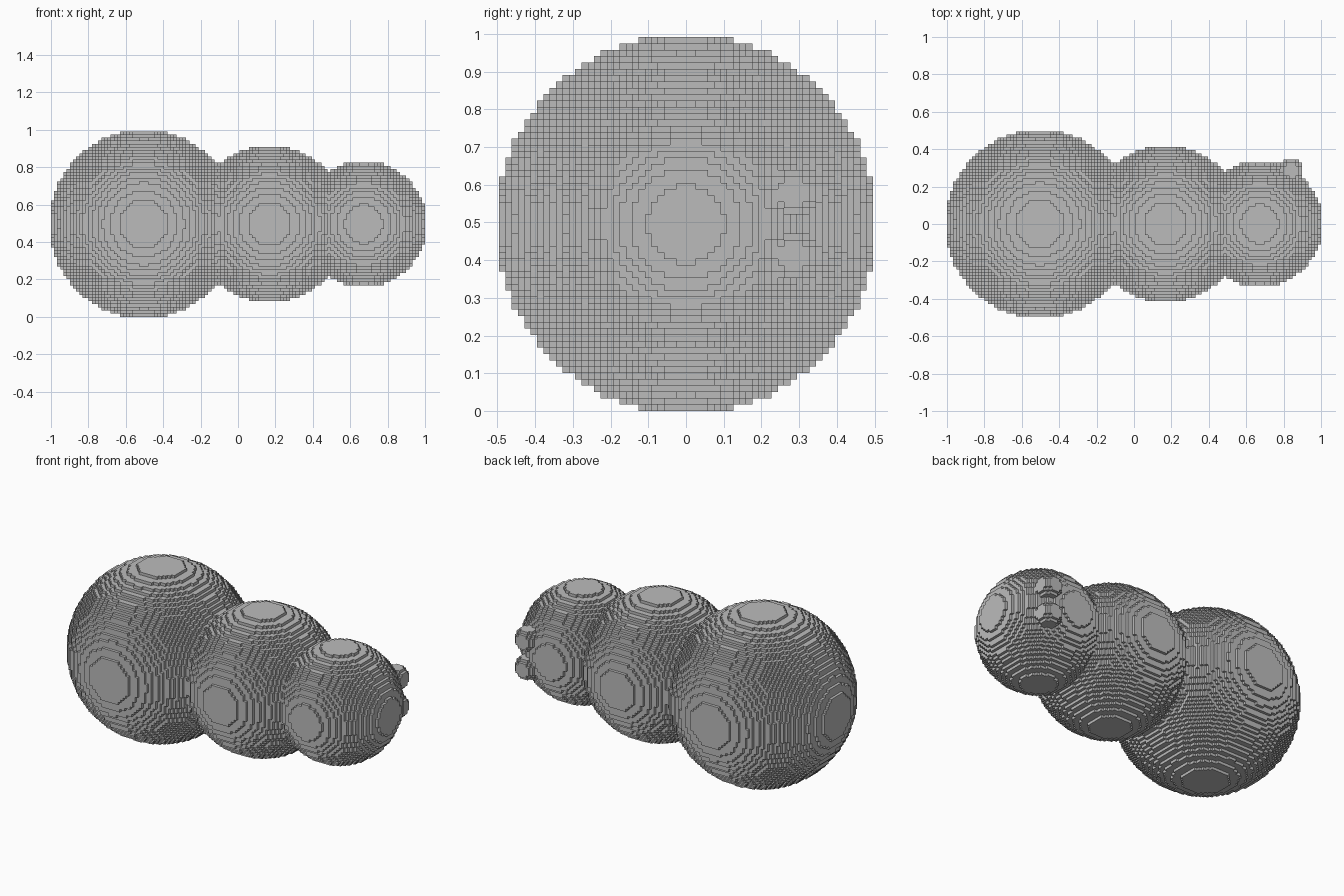
import bpy
import bmesh
from itertools import product

cube = bpy.data.objects.get("Cube")
if cube:
    bpy.data.objects.remove(cube, do_unlink=True)

BLOCK = 2 / 119          # edge of one block; the body is 119 blocks long
LIFT = 29.5 * BLOCK      # raises the largest ball onto the ground

# One flat colour
grey = bpy.data.materials.new("plain_grey")
grey.use_nodes = True
colour = (0.5, 0.5, 0.5, 1)
grey.diffuse_color = colour
shader = grey.node_tree.nodes["Principled BSDF"]
shader.inputs["Base Color"].default_value = colour
shader.inputs["Roughness"].default_value = 0.8

# Part name: (centre in blocks, radius in blocks)
PARTS = {
    "abdomen": ((-30, 0, 0), 30),
    "thorax": ((10, 0, 0), 25),
    "head": ((40, 0, 0), 20),
    "upper_eye": ((50, 17, 5), 4),
    "lower_eye": ((50, 17, -5), 4),
}


def ball_cells(centre, radius):
    """Grid cells whose middle lies inside a ball."""
    span = range(-radius, radius + 1)
    cx, cy, cz = centre
    return {(cx + x, cy + y, cz + z) for x, y, z in product(span, repeat=3)
            if x * x + y * y + z * z < radius * radius}


def block_shell(name, cells, solid):
    """Object made of the outward block faces not covered by the solid."""
    bm = bmesh.new()
    corners = {}

    def corner(point):
        if point not in corners:
            corners[point] = bm.verts.new(
                (point[0] * BLOCK, point[1] * BLOCK, point[2] * BLOCK + LIFT))
        return corners[point]

    for cell in cells:
        for axis, side in product(range(3), (-1, 1)):
            neighbour = list(cell)
            neighbour[axis] += side
            if tuple(neighbour) in solid:
                continue
            u, v = (axis + 1) % 3, (axis + 2) % 3
            quad = []
            for du, dv in ((-1, -1), (1, -1), (1, 1), (-1, 1)):
                point = list(cell)
                point[axis] += side / 2
                point[u] += du / 2
                point[v] += dv / 2
                quad.append(corner(tuple(point)))
            bm.faces.new(quad if side > 0 else quad[::-1])

    mesh = bpy.data.meshes.new(name)
    bm.to_mesh(mesh)
    bm.free()
    mesh.materials.append(grey)
    obj = bpy.data.objects.new(name, mesh)
    bpy.context.collection.objects.link(obj)
    return obj


# Join the balls into one solid; each part keeps only its outer skin
balls = {name: ball_cells(*shape) for name, shape in PARTS.items()}
solid = set().union(*balls.values())
claimed = set()
for name, cells in balls.items():
    block_shell(name, cells - claimed, solid)
    claimed |= cells
